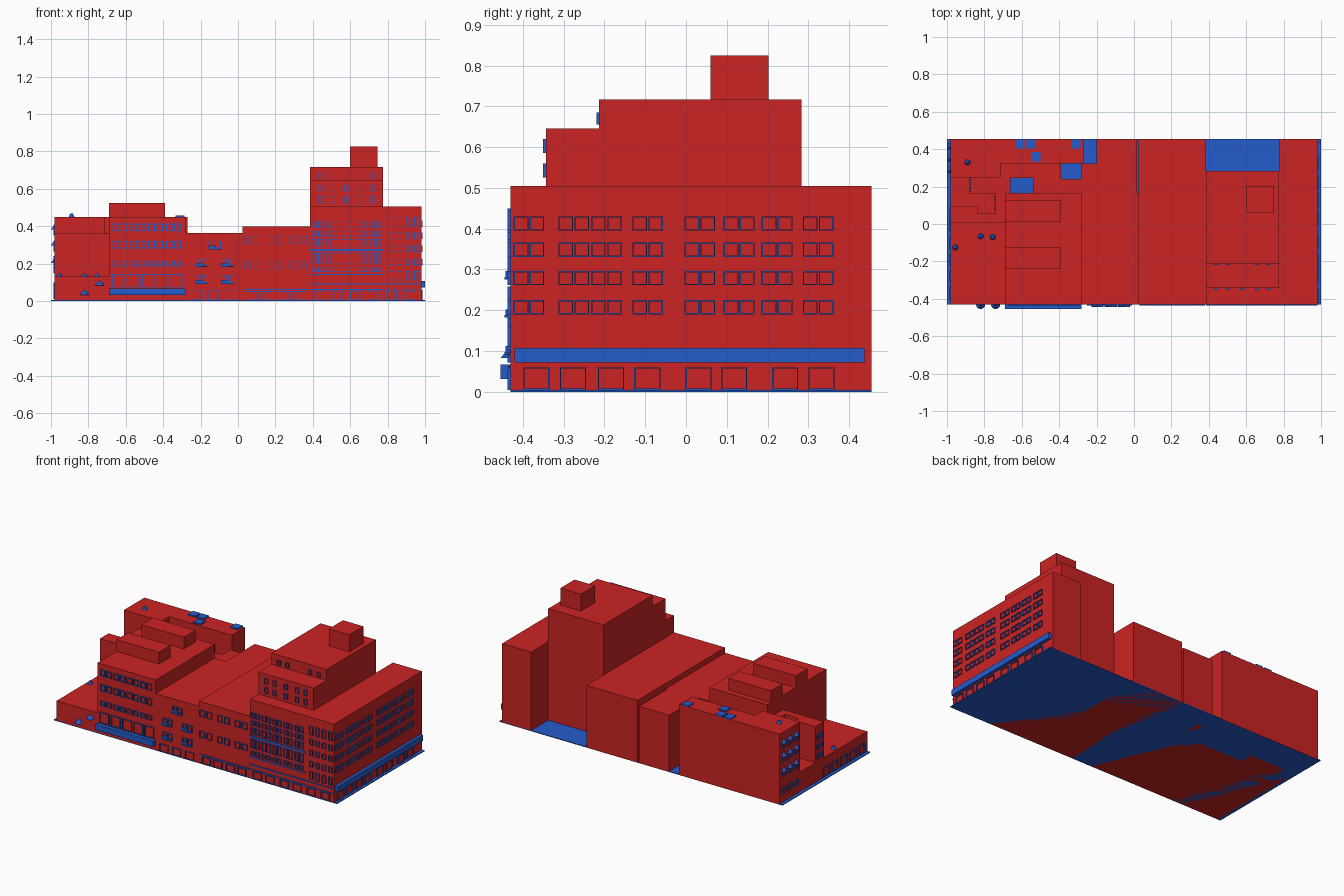
import bpy, bmesh
from mathutils import Matrix, Vector


def material(name, rgb):
    m = bpy.data.materials.new(name)
    m.diffuse_color = (*rgb, 1)
    return m


RED = material("brick red", (0.60, 0.017, 0.017))
BLUE = material("trim blue", (0.018, 0.107, 0.60))


def finish(name, bm, mat):
    bmesh.ops.recalc_face_normals(bm, faces=bm.faces)
    me = bpy.data.meshes.new(name)
    bm.to_mesh(me)
    bm.free()
    me.materials.append(mat)
    ob = bpy.data.objects.new(name, me)
    bpy.context.collection.objects.link(ob)
    return ob


def add_box(bm, x0, x1, y0, y1, z0, z1):
    c = Vector(((x0 + x1) / 2, (y0 + y1) / 2, (z0 + z1) / 2))
    s = Matrix.Diagonal((x1 - x0, y1 - y0, z1 - z0, 1))
    bmesh.ops.create_cube(bm, size=1, matrix=Matrix.Translation(c) @ s)


def box(name, mat, *dims):
    bm = bmesh.new()
    add_box(bm, *dims)
    finish(name, bm, mat)


def prism(name, mat, outline, z0, z1):
    bm = bmesh.new()
    f = bm.faces.new([bm.verts.new((x, y, z0)) for x, y in outline])
    r = bmesh.ops.extrude_face_region(bm, geom=[f])
    bmesh.ops.translate(bm, vec=(0, 0, z1 - z0),
                        verts=[v for v in r["geom"] if isinstance(v, bmesh.types.BMVert)])
    finish(name, bm, mat)


def wall_box(bm, side, wall, u0, u1, z0, z1, d=0.008):
    """Box standing d proud of a wall; u runs along the wall."""
    if side == "front":
        add_box(bm, u0, u1, wall - d, wall + 0.002, z0, z1)
    elif side == "right":
        add_box(bm, wall - 0.002, wall + d, u0, u1, z0, z1)
    else:
        add_box(bm, wall - d, wall + 0.002, u0, u1, z0, z1)


def frames(name, side, wall, centres, width, rows, t=0.004, d=0.007):
    """Grid of hollow window surrounds."""
    bm = bmesh.new()
    for c in centres:
        for z0, z1 in rows:
            a, b = c - width / 2, c + width / 2
            wall_box(bm, side, wall, a, a + t, z0, z1, d)
            wall_box(bm, side, wall, b - t, b, z0, z1, d)
            wall_box(bm, side, wall, a + t, b - t, z0, z0 + t, d)
            wall_box(bm, side, wall, a + t, b - t, z1 - t, z1, d)
    finish(name, bm, BLUE)


def bands(name, side, wall, u0, u1, rows, d=0.006):
    bm = bmesh.new()
    for z0, z1 in rows:
        wall_box(bm, side, wall, u0, u1, z0, z1, d)
    finish(name, bm, BLUE)


def pairs(centres, gap):
    return [c + s * gap / 2 for c in centres for s in (-1, 1)]


F = -0.43   # front wall
B = 0.455   # rear wall

# Ground slab
box("ground_slab", BLUE, -1, 1, F, B, 0, 0.005)

# Left buildings: low terrace, court wing, rear block, linking wing
box("terrace_block", RED, -0.98, -0.69, F, 0.249, 0, 0.13)
prism("court_wing", RED, [(-0.98, 0.008), (-0.69, 0.008), (-0.69, 0.249), (-0.874, 0.249),
                          (-0.874, 0.163), (-0.74, 0.163), (-0.74, 0.056), (-0.837, 0.056),
                          (-0.837, 0.094), (-0.98, 0.094)], 0, 0.36)
prism("rear_left_block", RED, [(-0.98, 0.249), (-0.714, 0.249), (-0.714, 0.324),
                               (-0.27, 0.324), (-0.27, B), (-0.98, B)], 0, 0.45)
prism("linking_wing", RED, [(-0.714, 0.165), (-0.66, 0.165), (-0.66, 0.245), (-0.54, 0.245),
                            (-0.54, 0.165), (-0.2, 0.165), (-0.2, 0.324), (-0.28, 0.324),
                            (-0.28, 0.24), (-0.39, 0.24), (-0.39, 0.324), (-0.714, 0.324)], 0, 0.355)

# Office block with two roof houses
box("office_block", RED, -0.69, -0.28, F, 0.165, 0, 0.45)
for i, y in enumerate((-0.24, 0.01)):
    box(f"office_roof_house_{i}", RED, -0.69, -0.39, y, y + 0.118, 0.45, 0.525)

# Middle buildings
prism("middle_block", RED, [(-0.28, F), (0.025, F), (0.025, 0.165), (0.015, 0.165),
                            (0.015, B), (-0.2, B), (-0.2, 0.165), (-0.28, 0.165)], 0, 0.363)
box("hall_block", RED, 0.025, 0.385, F, B, 0, 0.397)

# Stepped tower and right wing
box("tower_base", RED, 0.385, 0.775, F, 0.283, 0, 0.505)
box("tower_step", RED, 0.385, 0.775, -0.343, -0.213, 0.505, 0.646)
box("tower_top", RED, 0.385, 0.775, -0.213, 0.283, 0.505, 0.717)
box("tower_penthouse", RED, 0.6, 0.745, 0.06, 0.202, 0.717, 0.825)
box("right_wing", RED, 0.775, 0.98, F, B, 0, 0.505)

# Canopies
box("office_canopy", BLUE, -0.69, -0.28, -0.455, F, 0.032, 0.067)
box("right_canopy", BLUE, 0.98, 1.0, -0.42, 0.438, 0.072, 0.108)

# Right side windows and doors
frames("right_windows", "right", 0.98,
       pairs([-0.385, -0.275, -0.195, -0.094, 0.034, 0.13, 0.223, 0.324], 0.039), 0.036,
       [(0.19, 0.225), (0.262, 0.296), (0.331, 0.366), (0.395, 0.43)], t=0.003)
frames("right_doors", "right", 0.98, [-0.367, -0.277, -0.184, -0.095, 0.031, 0.118, 0.243, 0.332],
       0.064, [(0.005, 0.06)], t=0.003)

# Right wing and tower front
frames("wing_front_windows", "front", F, [0.82, 0.865, 0.91, 0.955], 0.026,
       [(0.11, 0.16), (0.19, 0.225), (0.262, 0.296), (0.331, 0.366), (0.395, 0.45)])
frames("tower_front_windows", "front", F, pairs([0.425, 0.503, 0.58, 0.657, 0.735], 0.034), 0.026,
       [(0.155, 0.18), (0.2, 0.258), (0.29, 0.33), (0.345, 0.375), (0.39, 0.425)])
bands("tower_front_bands", "front", F, 0.385, 0.775, [(0.058, 0.063), (0.088, 0.094),
                                                      (0.138, 0.144), (0.266, 0.278)])
frames("tower_doors", "front", F, [0.44, 0.53, 0.63, 0.72, 0.82, 0.92], 0.06, [(0.005, 0.055)])
bands("wing_front_bands", "front", F, 0.775, 0.98, [(0.058, 0.062), (0.088, 0.093)])
frames("tower_step_windows", "front", -0.343, [0.44, 0.5, 0.58, 0.66, 0.72], 0.024,
       [(0.525, 0.56), (0.585, 0.62)], t=0.003)
frames("tower_top_windows", "front", -0.213, [0.44, 0.5, 0.66, 0.72], 0.024,
       [(0.655, 0.685)], t=0.003)

# Hall front: paired windows with sills and shopfronts
frames("hall_windows", "front", F, pairs([0.075, 0.2, 0.325], 0.05), 0.036,
       [(0.17, 0.21), (0.305, 0.345)], t=0.003)
bands("hall_band", "front", F, 0.03, 0.38, [(0.058, 0.063)])
frames("hall_doors", "front", F, [0.08, 0.16, 0.25, 0.33], 0.06, [(0.005, 0.052)], t=0.003)

# Middle front: windows with small balconies
frames("middle_windows", "front", F, pairs([-0.195, -0.055], 0.036), 0.032,
       [(0.1, 0.135), (0.19, 0.225)])
frames("middle_upper_windows", "front", F, pairs([-0.125], 0.036), 0.032, [(0.282, 0.318)])
bm = bmesh.new()
for x, z in ((-0.195, 0.092), (-0.055, 0.092), (-0.195, 0.182), (-0.055, 0.182), (-0.125, 0.276)):
    wall_box(bm, "front", F, x - 0.033, x + 0.033, z, z + 0.006, 0.015)
    wall_box(bm, "front", F, x - 0.033, x + 0.005, z + 0.006, z + 0.02, 0.012)
finish("middle_balconies", bm, BLUE)
frames("middle_doors", "front", F, [-0.22, -0.13, -0.04], 0.06, [(0.005, 0.055)], t=0.003)

# Office front
frames("office_windows", "front", F, pairs([-0.63, -0.535, -0.44, -0.345], 0.044), 0.036,
       [(0.185, 0.215), (0.28, 0.32), (0.375, 0.415)], t=0.005)
frames("office_tall_windows", "front", F, [-0.64, -0.56, -0.48, -0.4, -0.325], 0.066,
       [(0.072, 0.143)])

# Left side: framed windows, including those facing the court
rows = [(0.15, 0.18), (0.21, 0.24), (0.27, 0.3)]
frames("wing_left_windows", "left", -0.98, [0.032, 0.07], 0.028, rows)
frames("court_windows", "left", -0.74, [0.085, 0.135], 0.03, rows)
frames("court_inner_windows", "left", -0.874, [0.185, 0.225], 0.028, rows)
frames("rear_left_windows", "left", -0.98, [0.29, 0.352, 0.415], 0.036,
       [(0.06, 0.1), (0.17, 0.205), (0.265, 0.3), (0.35, 0.385)])
frames("terrace_left_windows", "left", -0.98, [-0.37, -0.28, -0.19, -0.1, -0.01], 0.06,
       [(0.01, 0.07)])

# Round awnings, half sunk in the walls
bm = bmesh.new()
spots = [(-0.98, y, z) for y in (0.29, 0.352, 0.415) for z in (0.215, 0.31, 0.395)]
spots += [(-0.82, F, 0.045), (-0.74, F, 0.095)]
for x, y, z in spots:
    bmesh.ops.create_cone(bm, cap_ends=True, segments=12, radius1=0.02 if x == -0.98 else 0.025,
                          radius2=0.004, depth=0.025, matrix=Matrix.Translation((x, y, z)))
finish("awnings", bm, BLUE)

# Roof equipment: flat units and small round vents
bm = bmesh.new()
for x, y in ((-0.61, 0.43), (-0.55, 0.43), (-0.525, 0.36), (-0.31, 0.43)):
    add_box(bm, x - 0.025, x + 0.025, y - 0.027, y + 0.025, 0.45, 0.458)
finish("roof_units", bm, BLUE)
bm = bmesh.new()
for x, y, z in ((-0.89, 0.33, 0.458), (-0.82, -0.065, 0.138), (-0.755, -0.07, 0.138),
                (-0.955, -0.125, 0.138)):
    bmesh.ops.create_cone(bm, cap_ends=True, segments=10, radius1=0.016, radius2=0.008,
                          depth=0.018, matrix=Matrix.Translation((x, y, z)))
finish("roof_vents", bm, BLUE)
